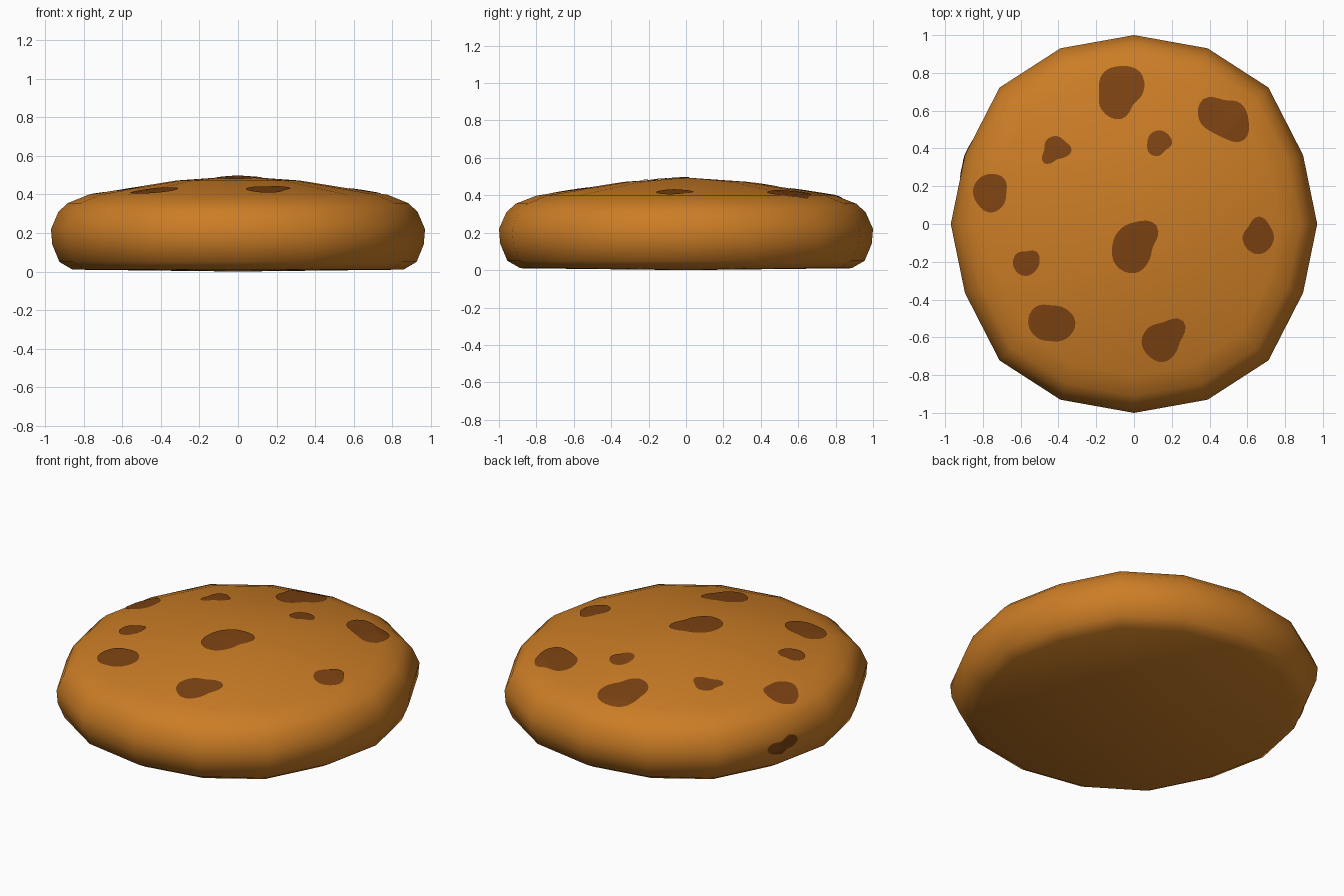
import bpy, bmesh, math
from mathutils import Vector
from mathutils.bvhtree import BVHTree

if "Cube" in bpy.data.objects:
    bpy.data.objects.remove(bpy.data.objects["Cube"])


def material(name, rgb):
    m = bpy.data.materials.new(name)
    m.diffuse_color = (*rgb, 1)
    m.use_nodes = True
    m.node_tree.nodes["Principled BSDF"].inputs["Base Color"].default_value = m.diffuse_color
    return m


def add_object(name, bm, mat):
    me = bpy.data.meshes.new(name)
    bm.normal_update()
    bm.to_mesh(me)
    ob = bpy.data.objects.new(name, me)
    bpy.context.collection.objects.link(ob)
    me.materials.append(mat)
    for p in me.polygons:
        p.use_smooth = True
    return ob


dough = material("baked dough", (0.60, 0.205, 0.019))
chocolate = material("chocolate brown", (0.205, 0.056, 0.006))

# Sixteen-sided outline from one quarter, mirrored
quarter = [(0.97, 0), (0.895, 0.365), (0.712, 0.722), (0.39, 0.93), (0, 1)]
half = quarter + [(-x, y) for x, y in quarter[-2::-1]]
outline = half + [(x, -y) for x, y in half[-2:0:-1]]

# Cookie body: outline scaled along a rounded profile (scale, height)
profile = [(0.885, 0.01), (0.955, 0.05), (0.993, 0.14), (1, 0.22), (0.96, 0.31),
           (0.91, 0.355), (0.80, 0.398), (0.33, 0.472)]
body = bmesh.new()
rings = [[body.verts.new((x * s, y * s, z)) for x, y in outline] for s, z in profile]
n = len(outline)
bottom = body.verts.new((0, 0, 0))
top = body.verts.new((0, 0, 0.495))
for i in range(n):
    j = (i + 1) % n
    for a, b in zip(rings, rings[1:]):
        body.faces.new((a[i], a[j], b[j], b[i]))
    body.faces.new((bottom, rings[0][j], rings[0][i]))
    body.faces.new((top, rings[-1][i], rings[-1][j]))
add_object("cookie_body", body, dough)
tree = BVHTree.FromBMesh(body)


def blob_radius(radii, a):
    """Smooth closed curve through eight radii at 45 degree steps."""
    t = a / (math.pi / 4)
    k, f = int(t), t - int(t)
    p0, p1, p2, p3 = (radii[(k + d) % 8] for d in (-1, 0, 1, 2))
    return p1 + 0.5 * f * (p2 - p0 + f * (2 * p0 - 5 * p1 + 4 * p2 - p3
                                         + f * (3 * (p1 - p2) + p3 - p0)))


def chip(name, origin, u, v, radii):
    """Thin irregular patch projected onto the body along -(u x v)."""
    bm = bmesh.new()
    d = -u.cross(v)

    def point(a, s):
        r = blob_radius(radii, a) * s * 0.01
        o = origin + u * (r * math.cos(a)) + v * (r * math.sin(a))
        hit, normal, _, _ = tree.ray_cast(o, d)
        return bm.verts.new(hit + normal * 0.004)

    seg, steps = 32, 5
    centre = point(0, 0)
    loops = [[point(2 * math.pi * i / seg, (k + 1) / steps) for i in range(seg)]
             for k in range(steps)]
    for i in range(seg):
        j = (i + 1) % seg
        bm.faces.new((centre, loops[0][i], loops[0][j]))
        for a, b in zip(loops, loops[1:]):
            bm.faces.new((a[i], b[i], b[j], a[j]))
    add_object(name, bm, chocolate)
    bm.free()


# Chips on the dome: centre x, y and eight radii in hundredths (from +x, anticlockwise)
chips = [
    (-0.07, 0.70, (12, 14.5, 13.5, 13.5, 11.5, 14, 14.5, 9.5)),
    (0.475, 0.55, (13, 12.5, 10.5, 15.5, 13, 9, 9.5, 15)),
    (-0.41, 0.39, (8, 6.5, 7.5, 7.5, 6.5, 9.5, 5, 5.5)),
    (0.13, 0.425, (7, 7, 7, 6.5, 6, 7, 6.5, 5)),
    (-0.76, 0.165, (8.5, 10.5, 10, 9.5, 9, 9, 10.5, 9.5)),
    (0.005, -0.12, (9.5, 16, 13, 12, 12, 14, 14, 10.5)),
    (0.66, -0.065, (8, 8, 10.5, 7.5, 8.5, 9, 9.5, 8.5)),
    (-0.57, -0.205, (7, 8, 6, 7, 7, 7, 7, 6.5)),
    (-0.44, -0.52, (13, 10.5, 9, 11.5, 12, 11, 10, 12)),
    (0.155, -0.62, (9, 15, 10, 10.5, 11.5, 11, 11, 9)),
]
for i, (x, y, radii) in enumerate(chips):
    chip(f"chip_{i + 1}", Vector((x, y, 1)), Vector((1, 0, 0)), Vector((0, 1, 0)), radii)

# One chip on the side wall, at the back left
az = math.radians(159)
out = Vector((math.cos(az), math.sin(az), 0))
chip("side_chip", out * 2 + Vector((0, 0, 0.175)),
     Vector((-math.sin(az), math.cos(az), 0)), Vector((0, 0, 1)),
     (10, 7, 4, 4, 10.5, 6.5, 4.5, 4))
body.free()
